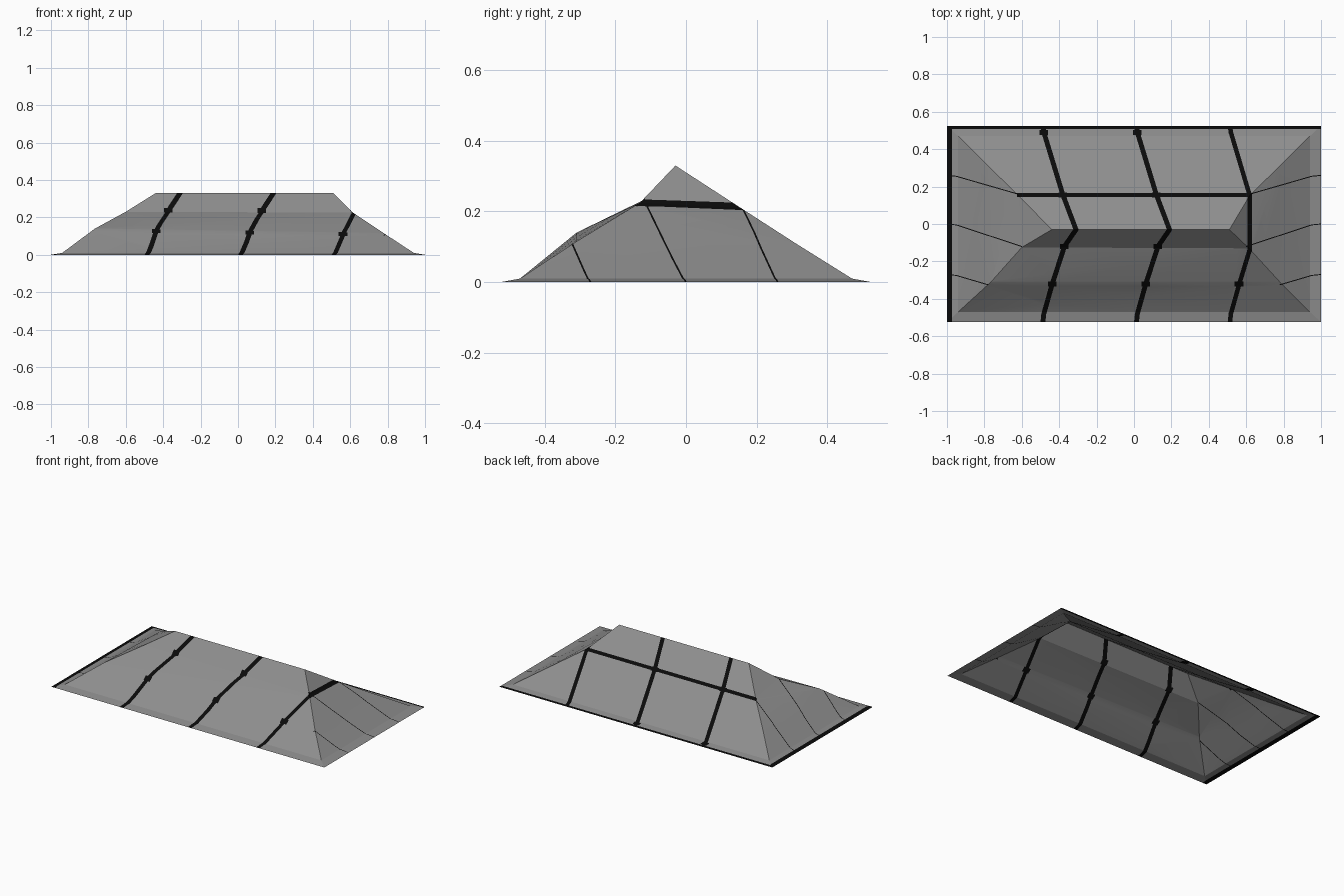
import bpy, bmesh, math
from mathutils import Vector

if "Cube" in bpy.data.objects:
    bpy.data.objects.remove(bpy.data.objects["Cube"])


def material(name, value):
    m = bpy.data.materials.new(name)
    m.diffuse_color = (value, value, value, 1)
    m.use_nodes = True
    m.node_tree.nodes["Principled BSDF"].inputs["Base Color"].default_value = m.diffuse_color
    return m


# Roof shell: rings of four corners (front left, front right, back right, back left)
rings = [
    [(-1, -.525, 0), (1, -.525, 0), (1, .525, 0), (-1, .525, 0)],
    [(-.94, -.47, .01), (.94, -.47, .01), (.94, .47, .01), (-.94, .47, .01)],
    [(-.765, -.31, .14), (.78, -.31, .115), (.78, .31, .11), (-.78, .31, .11)],
    [(-.60, -.125, .23), (.615, -.13, .225), (.62, .155, .21), (-.62, .155, .21)],
]
bm = bmesh.new()
loops = [[bm.verts.new(p) for p in ring] for ring in rings]
for a, b in zip(loops, loops[1:]):
    for i in range(4):
        j = (i + 1) % 4
        bm.faces.new((a[i], a[j], b[j], b[i]))

# Ridge on top
left, right = bm.verts.new((-.44, -.03, .33)), bm.verts.new((.51, -.03, .33))
fl, fr, br, bl = loops[-1]
bm.faces.new((fl, fr, right, left))
bm.faces.new((fr, br, right))
bm.faces.new((br, bl, left, right))
bm.faces.new((bl, fl, left))
bmesh.ops.triangulate(bm, faces=bm.faces[:])


def paint_strip(p, q, width):
    """Cut a straight band, seen from above, into the shell and make it black."""
    p, q = Vector((*p, 0)), Vector((*q, 0))
    along = (q - p).normalized()
    side = Vector((-along.y, along.x, 0))
    mid, hl, hw = (p + q) / 2, (q - p).length / 2 + width / 4, width / 2
    planes = [(side, hw), (-side, hw), (along, hl), (-along, hl)]

    def touching():
        return [f for f in bm.faces if all(
            any((v.co - mid).dot(n) < d - 1e-5 for v in f.verts) for n, d in planes)]

    for n, d in planes:
        faces = touching()
        edges = {e for f in faces for e in f.edges}
        verts = {v for f in faces for v in f.verts}
        bmesh.ops.bisect_plane(bm, geom=faces + list(edges) + list(verts), dist=1e-5,
                               plane_co=mid + n * d, plane_no=n)
    for f in touching():
        c = f.calc_center_median() - mid
        if all(c.dot(n) < d for n, d in planes):
            f.material_index = 1


def paint_path(points, width):
    for p, q in zip(points, points[1:]):
        paint_strip(p, q, width)


# Cross seams over the roof, with small knots where they meet the courses
for dx in (0, .5):
    path = [(-.487, -.525), (-.482, -.48), (-.437, -.32), (-.372, -.12), (-.31, -.03),
            (-.38, .155), (-.482, .49), (-.487, .525)]
    path = [(x + dx, y) for x, y in path]
    paint_path(path, .026)
    for x, y in (path[2], path[3], path[5], path[6]):
        paint_strip((x - .016, y), (x + .016, y), .026)
paint_path([(.513, -.525), (.518, -.48), (.563, -.32), (.618, -.14), (.618, .155),
            (.518, .49), (.513, .525)], .024)
paint_strip((.545, -.32), (.58, -.32), .026)

# Long back seam and dark left and back borders
paint_strip((-.62, .155), (.62, .155), .02)
paint_strip((-1, -.525), (-1, .525), .056)
paint_strip((-1, .525), (1, .525), .032)

# Hairline seams on both end slopes
for s in (-1, 1):
    for y0, y1, x1 in ((.26, .16, .62), (0, -.12, .60), (-.27, -.325, .78)):
        paint_path([(s, y0), (s * .95, y0 - .005), (s * x1, y1)], .005)

mesh = bpy.data.meshes.new("hip_roof")
bm.to_mesh(mesh)
bm.free()
mesh.materials.append(material("slate grey", .27))
mesh.materials.append(material("seam black", .003))
roof = bpy.data.objects.new("hip_roof", mesh)
bpy.context.collection.objects.link(roof)
bpy.context.view_layer.objects.active = roof
roof.select_set(True)
bpy.ops.object.shade_smooth_by_angle(angle=math.radians(12))
